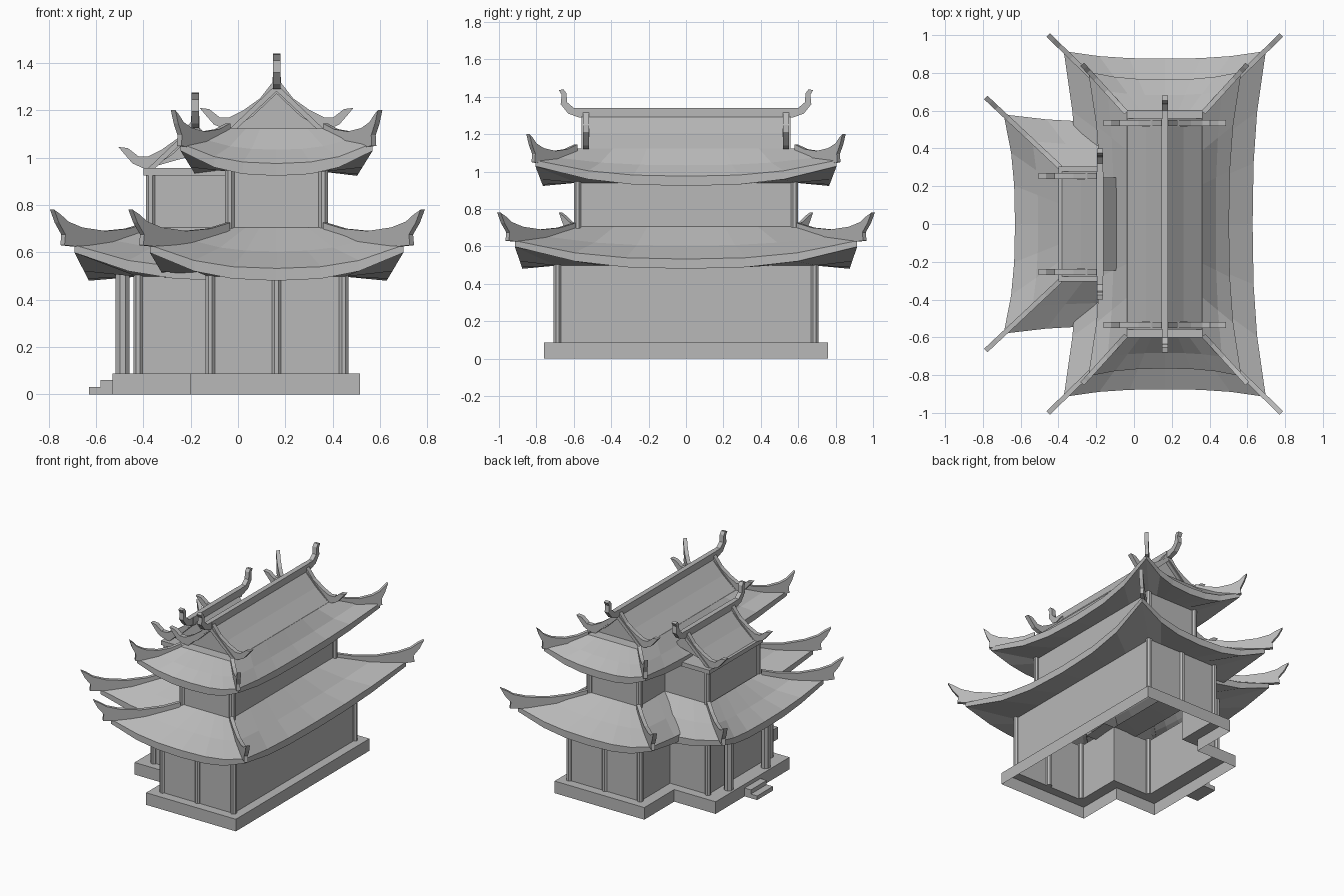
import bpy, bmesh, math
from mathutils import Vector, Matrix

if "Cube" in bpy.data.objects:
    bpy.data.objects.remove(bpy.data.objects["Cube"], do_unlink=True)

GREY = (0.48, 0.48, 0.48, 1)
mat = bpy.data.materials.new("stone grey")
mat.use_nodes = True
mat.diffuse_color = GREY
mat.node_tree.nodes["Principled BSDF"].inputs["Base Color"].default_value = GREY


def finish(name, bm, normals=True):
    if normals:
        bmesh.ops.recalc_face_normals(bm, faces=bm.faces)
    mesh = bpy.data.meshes.new(name)
    bm.to_mesh(mesh)
    bm.free()
    mesh.materials.append(mat)
    ob = bpy.data.objects.new(name, mesh)
    bpy.context.collection.objects.link(ob)
    return ob


def box(name, x, y, z):
    """Box from (min, max) pairs."""
    bm = bmesh.new()
    size = [b - a for a, b in (x, y, z)]
    mid = [(a + b) / 2 for a, b in (x, y, z)]
    bmesh.ops.create_cube(bm, size=1, matrix=Matrix.Translation(mid) @ Matrix.Diagonal((*size, 1)))
    finish(name, bm)


def column(name, x, y, z0, z1, r=0.021):
    bm = bmesh.new()
    spin = Matrix.Translation((x, y, (z0 + z1) / 2)) @ Matrix.Rotation(math.pi / 8, 4, "Z")
    bmesh.ops.create_cone(bm, cap_ends=True, segments=8, radius1=r, radius2=r,
                          depth=z1 - z0, matrix=spin)
    finish(name, bm)


def add_strip(bm, rows, closed):
    """Join rows of points with quads."""
    grid = [[bm.verts.new(p) for p in row] for row in rows]
    n = len(rows[0])
    for a, b in zip(grid, grid[1:]):
        for i in range(n if closed else n - 1):
            j = (i + 1) % n
            bm.faces.new((a[i], a[j], b[j], b[i]))


def shell(name, rows):
    bm = bmesh.new()
    add_strip(bm, rows, True)
    finish(name, bm, False)


def fin(name, origin, along, outline, width):
    """Upright plate: outline is (distance along, height), origin is the middle."""
    bm = bmesh.new()
    o, d = Vector(origin), Vector((*along, 0))
    side = Vector((-d.y, d.x, 0)).normalized() * width
    verts = [bm.verts.new(o + d * t + Vector((0, 0, z)) - side / 2) for t, z in outline]
    face = bm.faces.new(verts)
    grown = bmesh.ops.extrude_face_region(bm, geom=[face])["geom"]
    bmesh.ops.translate(bm, vec=side, verts=[v for v in grown if isinstance(v, bmesh.types.BMVert)])
    finish(name, bm)


def t_plan(x0, x1, y, xw, yw, z):
    """Plan of the hall with the wing on its side."""
    return [(x1, -y, z), (x1, y, z), (x0, y, z), (x0, yw, z),
            (xw, yw, z), (xw, -yw, z), (x0, -yw, z), (x0, -y, z)]


STEPS = (-1, -0.65, -0.35, 0, 0.35, 0.65, 1)


def skirt(name, cx, inner, corner, mid, wall, z_in, z_eave, lift, wing=False):
    """Flared eave roof with raised corners, one strip per side."""
    bm = bmesh.new()
    for axis, sign in ((0, 1), (0, -1), (1, 1), (1, -1)):
        if wing and (axis, sign) == (0, 1):
            continue
        ts = [t for t in STEPS if t <= 0] if wing and axis == 1 else STEPS
        other = 1 - axis

        def row(out, along, height, ts=ts, axis=axis, sign=sign):
            pts = []
            for t in ts:
                p = [0, 0, height(abs(t) ** 2.5)]
                p[axis] = sign * out(abs(t) ** 2.5)
                p[1 - axis] = t * along
                pts.append((p[0] + cx, p[1], p[2]))
            return pts

        def eave(f, axis=axis):
            return mid[axis] + (corner[axis] - mid[axis]) * f

        rows = [
            row(lambda f: inner[axis], inner[other], lambda f: z_in),
            row(lambda f: (inner[axis] + eave(f)) / 2, (inner[other] + corner[other]) / 2,
                lambda f: (z_in + z_eave + lift * f) / 2 - 0.015),
            row(eave, corner[other], lambda f: z_eave + lift * f),
            row(eave, corner[other], lambda f: z_eave - 0.052 + (lift + 0.02) * f),
            row(lambda f: wall[axis], wall[other], lambda f: z_eave - 0.035),
        ]
        add_strip(bm, rows, False)
    bmesh.ops.remove_doubles(bm, verts=bm.verts, dist=0.0005)
    finish(name, bm)


HIP = [(0, 0.02), (0.2, -0.005), (0.45, -0.015), (0.7, 0), (0.85, 0.025), (0.93, 0.055),
       (1, 0.075), (0.95, 0.02), (0.88, -0.03), (0.89, -0.075), (0.78, -0.08),
       (0.4, -0.07), (0, -0.02)]


def hips(name, cx, inner, tip, z, x_signs=(1, -1)):
    for sx in x_signs:
        for sy in (1, -1):
            fin(name, (cx + sx * inner[0], sy * inner[1], z),
                (sx * (tip[0] - inner[0]), sy * (tip[1] - inner[1])), HIP, 0.026)


SLOPE = [(-0.2, 0), (-0.1, 0.085), (0, 0.19), (0.1, 0.085), (0.2, 0)]
VERGE = [(0, 0.22), (0.07, 0.13), (0.14, 0.08), (0.2, 0.05), (0.24, 0.05), (0.285, 0.085),
         (0.325, 0.09), (0.3, 0.06), (0.265, 0.02), (0.22, 0), (0.19, 0), (0.1, 0.055), (0, 0.15)]
HORN = [(-0.05, 0.22), (0.045, 0.22), (0.08, 0.25), (0.085, 0.3), (0.1, 0.32), (0.125, 0.315),
        (0.11, 0.29), (0.115, 0.24), (0.075, 0.19), (0.02, 0.17), (-0.05, 0.17)]


def gable(name, cx, y, z, x_signs=(1, -1)):
    """Ridge, gabled slopes, curled verges and ridge-end horns."""
    slope = SLOPE if len(x_signs) == 2 else SLOPE[:4]
    fin(name + "_gable_roof", (cx, 0, z), (1, 0), slope, 2 * y - 0.06)
    box(name + "_ridge", (cx - 0.018, cx + 0.018), (-y, y), (z + 0.16, z + 0.22))
    for sy in (1, -1):
        fin(name + "_ridge_horn", (cx, sy * y, z), (0, sy), HORN, 0.032)
        for sx in x_signs:
            fin(name + "_verge", (cx, sy * (y - 0.02), z), (sx, 0), VERGE, 0.032)
            fin(name + "_bargeboard", (cx, sy * (y - 0.02), z), (sx, 0),
                [(0, 0.19), (0.2, 0), (0.17, 0), (0, 0.16)], 0.045)


CX = 0.163
DECK = 0.087

# Open-bottomed plinth, lower walls and steps
outer = (-0.2, 0.515, 0.76, -0.53, 0.42)
wall = (-0.122, 0.45, 0.695, -0.425, 0.355)
shell("plinth", [t_plan(*outer, 0), t_plan(*outer, DECK), t_plan(*wall, DECK)])
shell("lower_walls", [t_plan(*wall, DECK), t_plan(*wall, 0.5)])
box("lower_step", (-0.63, -0.53), (-0.09, 0.09), (0, 0.03))
box("upper_step", (-0.58, -0.53), (-0.09, 0.09), (0.03, 0.06))

# Columns
for s in (1, -1):
    for x in (-0.117, CX, 0.447):
        column("hall_column", x, s * 0.688, DECK, 0.51)
    column("wing_column", -0.423, s * 0.353, DECK, 0.51)
    column("porch_column", -0.487, s * 0.21, DECK, 0.51, 0.032)
    for x in (-0.035, 0.36):
        column("upper_hall_column", x, s * 0.58, 0.66, 0.96)
    column("upper_wing_column", -0.37, s * 0.285, 0.66, 0.94)

# Upper storey walls
for name, x0, x1, y, z1 in (("upper_hall_walls", -0.035, 0.36, 0.585, 0.96),
                            ("upper_wing_walls", -0.375, -0.035, 0.29, 0.94)):
    shell(name, [[(x1, -y, z), (x1, y, z), (x0, y, z), (x0, -y, z)] for z in (0.68, z1)])

# Hall roofs
skirt("lower_hall_roof", CX, (0.2, 0.59), (0.535, 0.915), (0.465, 0.875), (0.287, 0.695),
      0.705, 0.532, 0.098)
hips("lower_hall_hip", CX, (0.205, 0.6), (0.617, 1.0), 0.705)
skirt("upper_hall_roof", CX, (0.2, 0.6), (0.405, 0.805), (0.34, 0.765), (0.198, 0.585),
      1.122, 0.975, 0.085)
hips("upper_hall_hip", CX, (0.205, 0.59), (0.437, 0.845), 1.125)
box("hall_gable_ledge", (CX - 0.2, CX + 0.2), (-0.6, 0.6), (1.105, 1.122))
gable("hall", CX, 0.555, 1.12)

# Wing roofs
WX = -0.04
skirt("lower_wing_roof", WX, (0.345, 0.295), (0.65, 0.58), (0.59, 0.54), (0.385, 0.355),
      0.705, 0.532, 0.098, wing=True)
hips("lower_wing_hip", WX, (0.35, 0.3), (0.745, 0.67), 0.705, (-1,))
box("wing_gable_ledge", (-0.4, -0.035), (-0.305, 0.305), (0.925, 0.955))
gable("wing", -0.18, 0.275, 0.955, (-1,))
